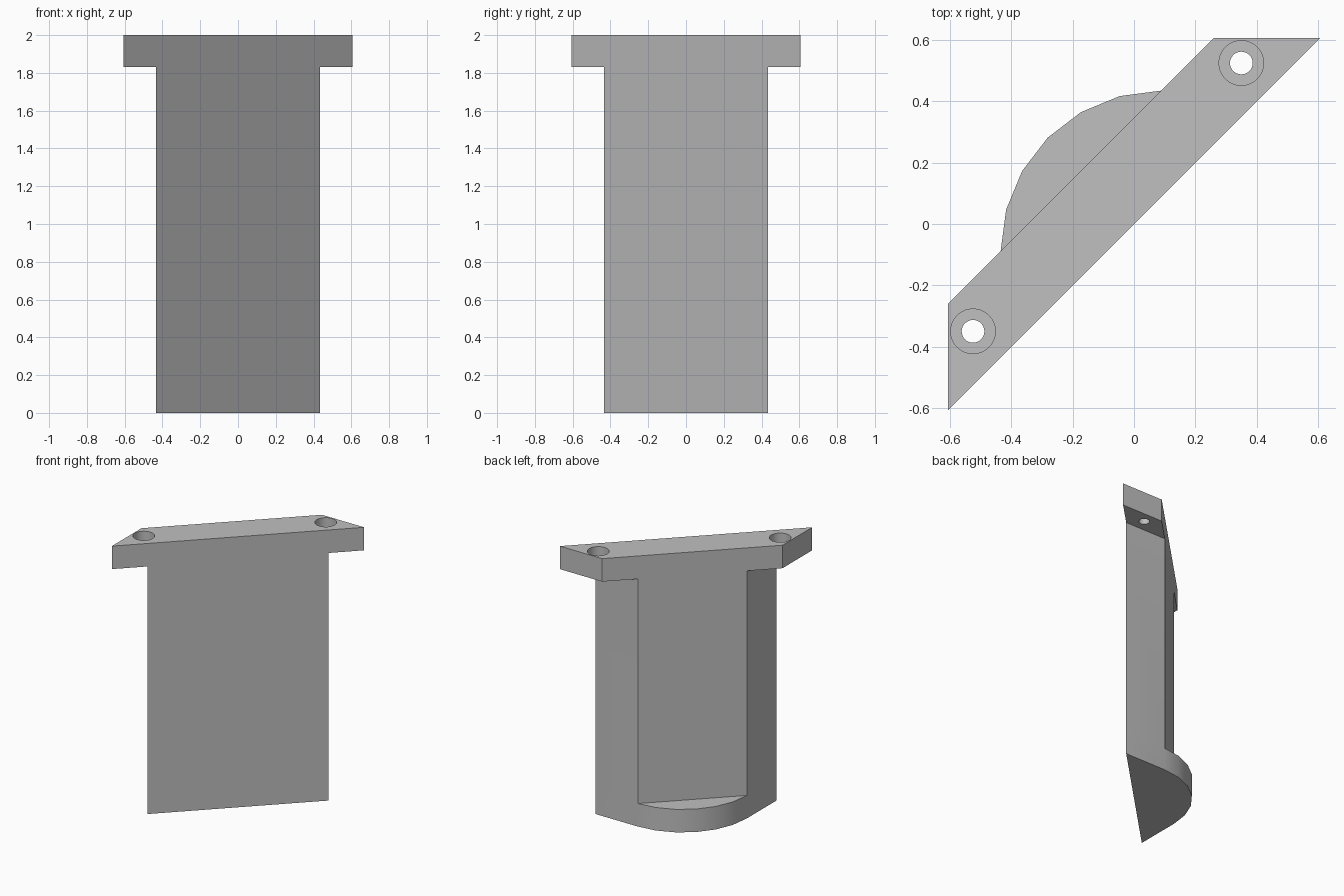
import bpy
import bmesh
from math import sin, cos, radians

if "Cube" in bpy.data.objects:
    bpy.data.objects.remove(bpy.data.objects["Cube"], do_unlink=True)

grey = bpy.data.materials.new("plain grey")
grey.use_nodes = True
GREY = (0.53, 0.53, 0.53, 1)
grey.diffuse_color = GREY
grey.node_tree.nodes["Principled BSDF"].inputs["Base Color"].default_value = GREY


def prism(name, outline, low, high):
    """Upright solid from a plan outline."""
    bm = bmesh.new()
    face = bm.faces.new([bm.verts.new((x, y, low)) for x, y in outline])
    ext = bmesh.ops.extrude_face_region(bm, geom=[face])
    top = [v for v in ext["geom"] if isinstance(v, bmesh.types.BMVert)]
    bmesh.ops.translate(bm, verts=top, vec=(0, 0, high - low))
    bmesh.ops.recalc_face_normals(bm, faces=bm.faces)
    mesh = bpy.data.meshes.new(name)
    bm.to_mesh(mesh)
    bm.free()
    mesh.materials.append(grey)
    obj = bpy.data.objects.new(name, mesh)
    bpy.context.collection.objects.link(obj)
    return obj


def arc(cx, cy, radius, start, end, steps):
    angles = [radians(start + (end - start) * i / steps) for i in range(steps + 1)]
    return [(cx + radius * cos(a), cy + radius * sin(a)) for a in angles]


def combine(target, other, operation):
    """Boolean the other solid into the target and discard it."""
    mod = target.modifiers.new(operation, "BOOLEAN")
    mod.operation = operation
    mod.solver = "EXACT"
    mod.object = other
    other.hide_render = True
    bpy.context.view_layer.objects.active = target
    bpy.ops.object.modifier_apply(modifier=mod.name)
    bpy.data.objects.remove(other, do_unlink=True)


END = 0.607      # half length of the flange in plan
SIDE = 0.435     # half length of the upright panel in plan
DEPTH = 0.346    # offset of the back plane from the front plane
THICK = 0.17     # flange and ledge height


def slab(half):
    """Diagonal strip with square-to-axis ends."""
    return [(-half, -half), (half, half), (half - DEPTH, half), (-half, DEPTH - half)]


# Upright panel, rounded ledge at its foot, mounting flange on top
bracket = prism("bracket", slab(SIDE), 0, 2 - THICK / 2)
centre = SIDE - DEPTH
ledge_outline = [(-SIDE, -SIDE), (SIDE, SIDE)]
ledge_outline += arc(centre, -centre, SIDE + centre, 90, 180, 6)
combine(bracket, prism("ledge", ledge_outline, 0, THICK), "UNION")
combine(bracket, prism("flange", slab(END), 2 - THICK, 2), "UNION")

# Counterbored screw holes, mirrored across the diagonal
for x, y in ((0.35, 0.525), (-0.525, -0.35)):
    for radius, low in ((0.037, 1.7), (0.073, 1.915)):
        circle = arc(x, y, radius, 0, 360, 32)[:-1]
        combine(bracket, prism("hole_cutter", circle, low, 2.1), "DIFFERENCE")

bpy.ops.object.select_all(action="DESELECT")
bracket.select_set(True)
bpy.context.view_layer.objects.active = bracket
bpy.ops.object.shade_smooth_by_angle(angle=radians(30))
